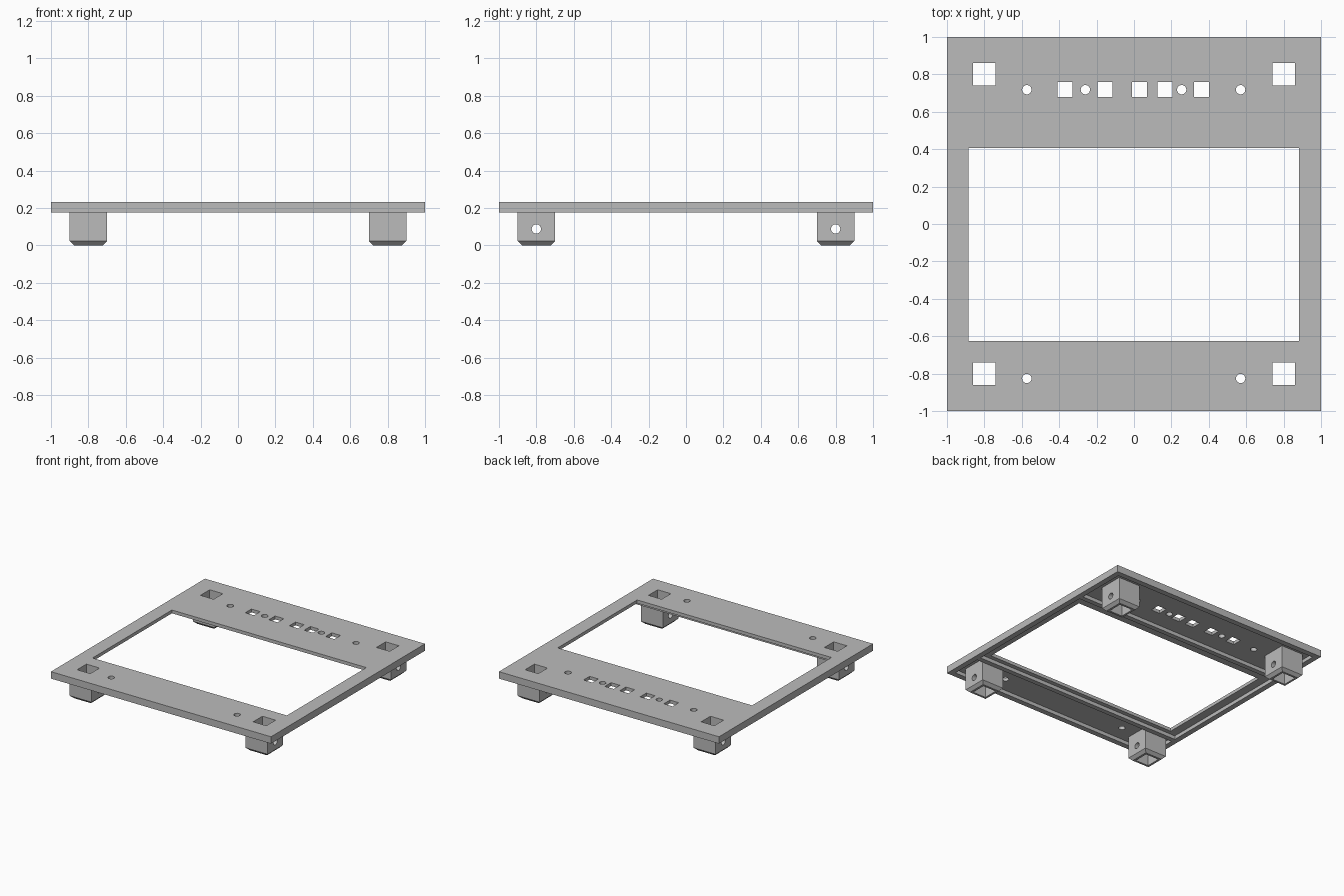
import bpy, bmesh
from mathutils import Matrix, Vector

default = bpy.data.objects.get("Cube")
if default:
    bpy.data.objects.remove(default, do_unlink=True)

grey = bpy.data.materials.new("plain grey")
grey.use_nodes = True
colour = (0.5, 0.5, 0.5, 1)
grey.diffuse_color = colour
grey.node_tree.nodes["Principled BSDF"].inputs["Base Color"].default_value = colour

TOP, SHEET, BASE = 0.232, 0.205, 0.175


def finish(name, bm):
    mesh = bpy.data.meshes.new(name)
    bmesh.ops.recalc_face_normals(bm, faces=bm.faces)
    bm.to_mesh(mesh)
    bm.free()
    mesh.materials.append(grey)
    obj = bpy.data.objects.new(name, mesh)
    bpy.context.collection.objects.link(obj)
    return obj


def box_bm(x0, x1, y0, y1, z0, z1):
    bm = bmesh.new()
    size = Matrix.Diagonal((x1 - x0, y1 - y0, z1 - z0, 1))
    centre = Vector((x0 + x1, y0 + y1, z0 + z1)) / 2
    bmesh.ops.create_cube(bm, size=1, matrix=Matrix.Translation(centre) @ size)
    return bm


def box(name, *bounds):
    return finish(name, box_bm(*bounds))


def rod(name, centre, radius, length, axis="Z"):
    bm = bmesh.new()
    turn = Matrix.Rotation(1.5707963, 4, "Y") if axis == "X" else Matrix()
    bmesh.ops.create_cone(bm, cap_ends=True, segments=24, radius1=radius, radius2=radius,
                          depth=length, matrix=Matrix.Translation(centre) @ turn)
    return finish(name, bm)


def cut(obj, cutters):
    for c in cutters:
        c.hide_render = True
        mod = obj.modifiers.new("cut", "BOOLEAN")
        mod.operation = "DIFFERENCE"
        mod.solver = "EXACT"
        mod.object = c
    bpy.context.view_layer.update()
    result = obj.evaluated_get(bpy.context.evaluated_depsgraph_get())
    mesh = bpy.data.meshes.new_from_object(result)
    obj.modifiers.clear()
    obj.data = mesh
    for c in cutters:
        bpy.data.objects.remove(c, do_unlink=True)


# Face plate with hollow underside, leaving an outer rim and two cross ribs
plate = box("face_plate", -1, 1, -1, 1, BASE, TOP)
cutters = [box("pocket", -0.955, 0.955, y0, y1, 0.1, SHEET)
           for y0, y1 in ((-0.955, -0.7), (-0.66, 0.5), (0.54, 0.955))]

# Display window and button openings
cutters.append(box("window", -0.885, 0.882, -0.625, 0.406, 0, 1))
for x in (-0.37, -0.155, 0.03, 0.165, 0.36):
    cutters.append(box("button_opening", x - 0.04, x + 0.04, 0.68, 0.76, 0, 1))

# Screw holes
for x, y in ((-0.573, 0.718), (0.57, 0.718), (-0.26, 0.718), (0.255, 0.718),
             (-0.573, -0.826), (0.57, -0.826)):
    cutters.append(rod("screw_hole", (x, y, 0.2), 0.025, 1))

# Square sockets over the legs
corners = [(x, y) for x in (-0.8, 0.8) for y in (-0.8, 0.8)]
for x, y in corners:
    cutters.append(box("socket", x - 0.06, x + 0.06, y - 0.06, y + 0.06, 0, 1))
cut(plate, cutters)

# Hollow legs with a chamfered foot and a cross hole
for x, y in corners:
    name = ("back" if y > 0 else "front") + ("_left_leg" if x > 0 else "_right_leg")
    bm = box_bm(x - 0.1, x + 0.1, y - 0.1, y + 0.1, 0, SHEET)
    foot = [e for e in bm.edges if all(v.co.z < 0.01 for v in e.verts)]
    bmesh.ops.bevel(bm, geom=foot, offset=0.023, segments=1, affect="EDGES")
    leg = finish(name, bm)
    cut(leg, [box("bore", x - 0.06, x + 0.06, y - 0.06, y + 0.06, -1, 1),
              rod("pin_hole", (x, y, 0.088), 0.025, 0.4, "X")])
